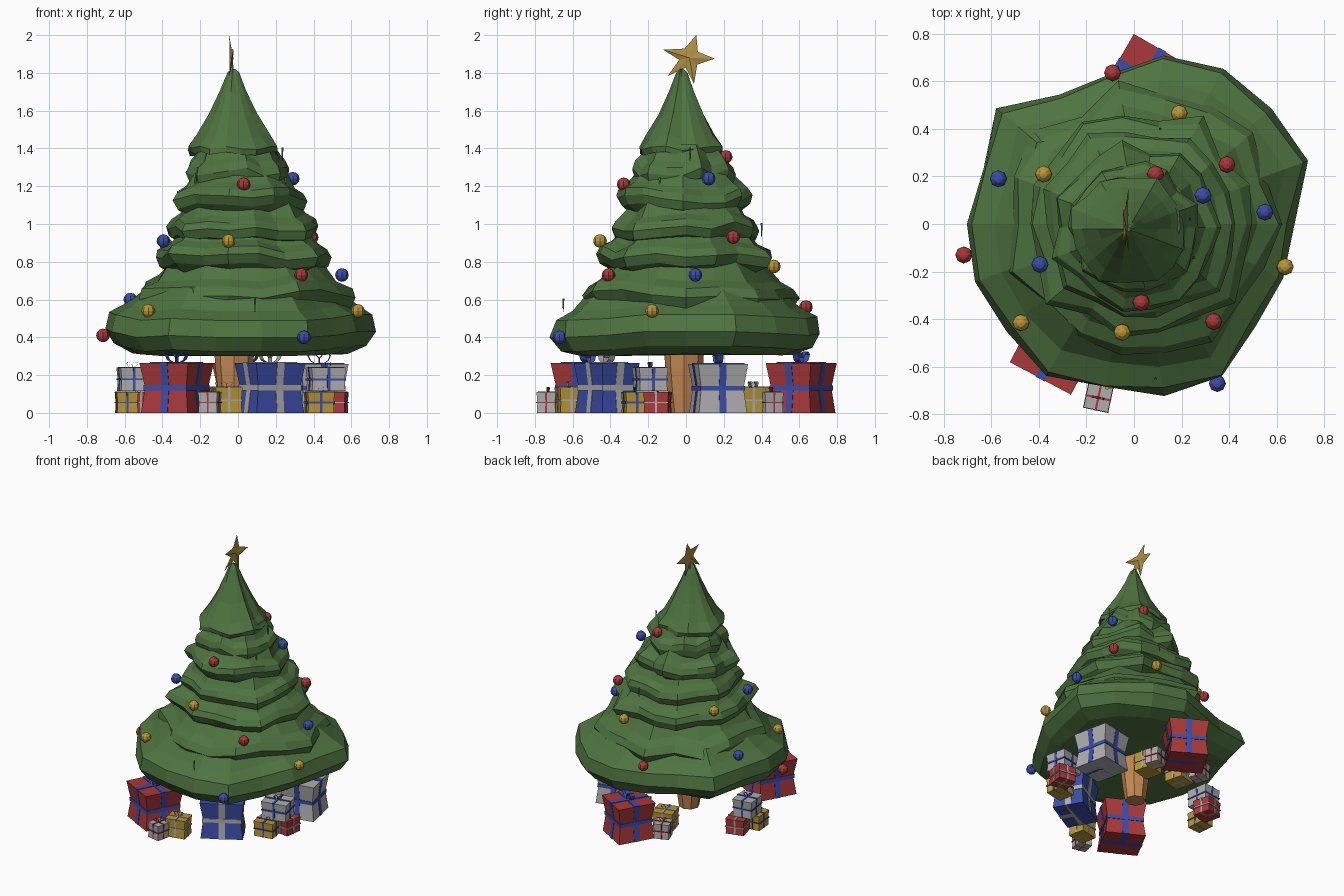
import bpy, bmesh, math, random
from mathutils import Matrix, Vector

if "Cube" in bpy.data.objects:
    bpy.data.objects.remove(bpy.data.objects["Cube"])

random.seed(7)


def material(name, rgb):
    m = bpy.data.materials.new(name)
    m.diffuse_color = (*rgb, 1)
    m.use_nodes = True
    m.node_tree.nodes["Principled BSDF"].inputs["Base Color"].default_value = m.diffuse_color
    return m


GREEN = material("fir green", (0.078, 0.175, 0.052))
WOOD = material("trunk wood", (0.55, 0.25, 0.09))
RED = material("red", (0.40, 0.04, 0.042))
BLUE = material("blue", (0.045, 0.075, 0.40))
GOLD = material("gold", (0.48, 0.31, 0.04))
WHITE = material("pale grey", (0.43, 0.42, 0.43))
STAR = material("star gold", (0.42, 0.28, 0.06))
GREY = material("icicle grey", (0.20, 0.19, 0.21))


def finish(bm, name, mats):
    bmesh.ops.recalc_face_normals(bm, faces=bm.faces)
    me = bpy.data.meshes.new(name)
    bm.to_mesh(me)
    bm.free()
    for m in mats:
        me.materials.append(m)
    ob = bpy.data.objects.new(name, me)
    bpy.context.collection.objects.link(ob)
    return ob


def loft(bm, rings, mat=0):
    """Skin a stack of equal-length point rings and cap both ends."""
    vs = [[bm.verts.new(p) for p in r] for r in rings]
    n = len(vs[0])
    fs = [bm.faces.new((a[i], a[(i + 1) % n], b[(i + 1) % n], b[i]))
          for a, b in zip(vs, vs[1:]) for i in range(n)]
    fs += [bm.faces.new(vs[0][::-1]), bm.faces.new(vs[-1])]
    for f in fs:
        f.material_index = mat


# Tree skirts: irregular lofted tiers
N = 18


def tier(name, centre, radii, profile, lift, rough):
    rings = []
    for k, (f, z) in enumerate(profile):
        ring = []
        for i, r in enumerate(radii):
            a = math.tau * i / len(radii)
            rr = r * f * (1 + random.uniform(-rough, rough))
            dz = lift[i] * (0.3 if k == 0 else 1) if k < len(profile) - 1 else 0
            ring.append((centre[0] + rr * math.cos(a), centre[1] + rr * math.sin(a), z + dz))
        rings.append(ring)
    bm = bmesh.new()
    loft(bm, rings)
    bmesh.ops.triangulate(bm, faces=[f for f in bm.faces if len(f.verts) > 4])
    return finish(bm, name, [GREEN])


hem = [.67, .78, .76, .75, .72, .64, .62, .75, .68, .70, .71, .69, .73, .70, .72, .75, .67, .66]
rise = [.02, .02, .01, .0, .01, .0, .01, .03, .035, .035, .02, -.01, .0, -.01, -.01, -.01, .0, .02]
tier("bottom_branches", (0, 0), hem,
     [(.80, .305), (.93, .335), (1.0, .41), (.97, .50), (.85, .55), (.70, .66)], rise, .02)

for name, c, r, z0, z1 in (
        ("second_branches", (.04, 0), .56, .53, .80),
        ("third_branches", (.03, 0), .475, .74, .965),
        ("fourth_branches", (.025, 0), .405, .91, 1.125),
        ("fifth_branches", (.015, -.015), .345, 1.055, 1.27),
        ("sixth_branches", (0, -.015), .272, 1.19, 1.42)):
    ph = random.uniform(0, 6)
    radii = [r * (1 + .055 * math.sin(7 * math.tau * i / N + ph) + random.uniform(-.05, .05))
             for i in range(N)]
    h = z1 - z0
    lift = [random.uniform(-.026, .026) for _ in radii]
    tier(name, c, radii, [(.80, z0), (.95, z0 + .14 * h), (1.0, z0 + .36 * h),
                          (.95, z0 + .54 * h), (.83, z0 + .68 * h), (.70, z1)], lift, .025)

tier("top_branches", (-.025, -.022), [.235 * random.uniform(.92, 1.08) for _ in range(N)],
     [(.75, 1.385), (.97, 1.37), (1.0, 1.40), (.80, 1.46), (.53, 1.57), (.30, 1.69),
      (.13, 1.79), (.04, 1.82)], [random.uniform(-.014, .014) for _ in range(N)], .035)

# Trunk
bm = bmesh.new()
loft(bm, [[(-.02 + r * math.cos(math.tau * i / 8), -.01 + r * math.sin(math.tau * i / 8), z)
           for i in range(8)] for r, z in ((.07, 0), (.085, .1), (.10, .24), (.11, .4))])
finish(bm, "trunk", [WOOD])

# Star: five tips in the y-z plane, ridged on both sides
bm = bmesh.new()
centre = Vector((-.035, .018, 1.88))
tips = [-2, 73, 163, 220, 280]
rim = []
for i, a in enumerate(tips):
    nxt = tips[(i + 1) % 5] + (360 if i == 4 else 0)
    for ang, r, bend in ((a, (.135, .126, .145, .15, .14)[i], .012 * (-1) ** i),
                         ((a + nxt) / 2, .055, 0)):
        t = math.radians(ang)
        rim.append(bm.verts.new(centre + Vector((bend, r * math.cos(t), r * math.sin(t)))))
for s in (-1, 1):
    hub = bm.verts.new(centre + Vector((s * .009, 0, 0)))
    for i in range(10):
        bm.faces.new((rim[i], rim[(i + 1) % 10], hub))
finish(bm, "star", [STAR])

# Baubles
baubles = (
    (RED, ((-.715, -.13, .41), (-.09, .635, .56), (.335, -.41, .73), (.39, .25, .93),
           (.09, .21, 1.355), (.03, -.33, 1.21))),
    (BLUE, ((.35, -.67, .40), (-.57, .19, .60), (.55, .05, .73), (-.395, -.17, .91),
            (-.24, .11, 1.12), (.29, .12, 1.24))),
    (GOLD, ((.635, -.18, .54), (-.475, -.415, .54), (.19, .465, .775), (-.05, -.455, .91),
            (-.38, .21, .89))))
for mat, spots in baubles:
    for i, p in enumerate(spots):
        bm = bmesh.new()
        bmesh.ops.create_uvsphere(bm, u_segments=8, v_segments=6, radius=.036,
                                  matrix=Matrix.Translation(p))
        finish(bm, f"{mat.name}_bauble_{i + 1}", [mat])

# Icicles
for i, (x, y, z) in enumerate(((.09, -.65, .57), (.235, .02, 1.37), (.25, -.14, 1.21),
                               (-.225, -.16, 1.21), (.11, .40, .97))):
    bm = bmesh.new()
    bmesh.ops.create_cone(bm, segments=5, radius1=.002, radius2=.006, depth=.07,
                          matrix=Matrix.Translation((x, y, z)))
    finish(bm, f"icicle_{i + 1}", [GREY])


# Gifts: waisted box, three crossing ribbon bands and a bow
def gift(name, pos, size, turn, paper, ribbon):
    w, d, h = size
    large = h > .2
    band, lip = (.15 if large else .09) * w, .006
    waist = .88 if large else .96
    bm = bmesh.new()

    def waisted(sx, sy, z0, z1, px, py, mat):
        rings = []
        for z, f in ((z0, 1.0), ((z0 + z1) / 2, waist), (z1, 1.04)):
            x, y = sx / 2 * (f if px else 1), sy / 2 * (f if py else 1)
            rings.append([(-x, -y, z), (x, -y, z), (x, y, z), (-x, y, z)])
        loft(bm, rings, mat)

    waisted(w, d, 0, h, True, True, 0)
    waisted(w + lip, band, 0, h + .004, True, False, 1)
    waisted(band, d + lip, 0, h + .004, False, True, 1)
    x, y, b = waist / 2 * w + lip, waist / 2 * d + lip, band / 3
    loft(bm, [[(-x, -y, z), (x, -y, z), (x, y, z), (-x, y, z)]
              for z in (h / 2 - b, h / 2 + b)], 1)
    # bow loops
    r = .16 * h
    for s in (-1, 1):
        loop = []
        for i in range(7):
            t = math.tau * i / 7
            u, v = r * (1 - math.cos(t)) * .9, r * .55 * math.sin(t)
            lx, lz = s * (u * .75 - v * .65), h + .004 + u * .65 + v * .75
            loop.append([bm.verts.new((lx, e * band * .45, max(lz, h))) for e in (-1, 1)])
        for i in range(7):
            p, q = loop[i], loop[(i + 1) % 7]
            bm.faces.new((p[0], p[1], q[1], q[0])).material_index = 1
    ob = finish(bm, name, [paper, ribbon])
    ob.location = pos
    ob.rotation_euler.z = math.radians(turn)


big, small = .265, .11
gift("red_gift_front", (-.325, -.52, 0), (.28, .28, big), -28, RED, BLUE)
gift("red_gift_back", (.05, .61, 0), (.265, .265, big), -30, RED, BLUE)
gift("blue_gift", (.17, -.42, 0), (.29, .22, big), 30, BLUE, WHITE)
gift("white_gift", (.43, .17, 0), (.25, .26, .26), 12, WHITE, BLUE)
gift("gold_gift_front", (-.06, -.62, 0), (.14, .12, .135), 12, GOLD, WHITE)
gift("gold_gift_back", (-.09, .37, 0), (.14, .14, .135), 15, GOLD, WHITE)
gift("gold_gift_inner", (.16, .34, 0), (.14, .13, .135), 15, GOLD, WHITE)
gift("small_white_gift_front", (-.15, -.73, 0), (.10, .10, small), -12, WHITE, RED)
gift("small_white_gift_back", (-.16, .50, 0), (.105, .105, small), 20, WHITE, RED)
gift("small_white_gift_inner", (.19, .45, 0), (.10, .10, small), 20, WHITE, RED)
# side stacks: two boxes with a third on top
gift("gold_gift_right", (.43, -.27, 0), (.14, .12, small), 10, GOLD, BLUE)
gift("red_gift_right", (.51, -.15, 0), (.13, .13, .11), -8, RED, WHITE)
gift("stacked_white_gift_right", (.465, -.19, .115), (.18, .15, .125), 12, WHITE, BLUE)
gift("gold_gift_left", (-.59, .0, 0), (.11, .13, small), 5, GOLD, BLUE)
gift("red_gift_left", (-.53, .14, 0), (.13, .13, .11), 15, RED, WHITE)
gift("stacked_white_gift_left", (-.56, .07, .115), (.14, .16, .125), 8, WHITE, BLUE)
